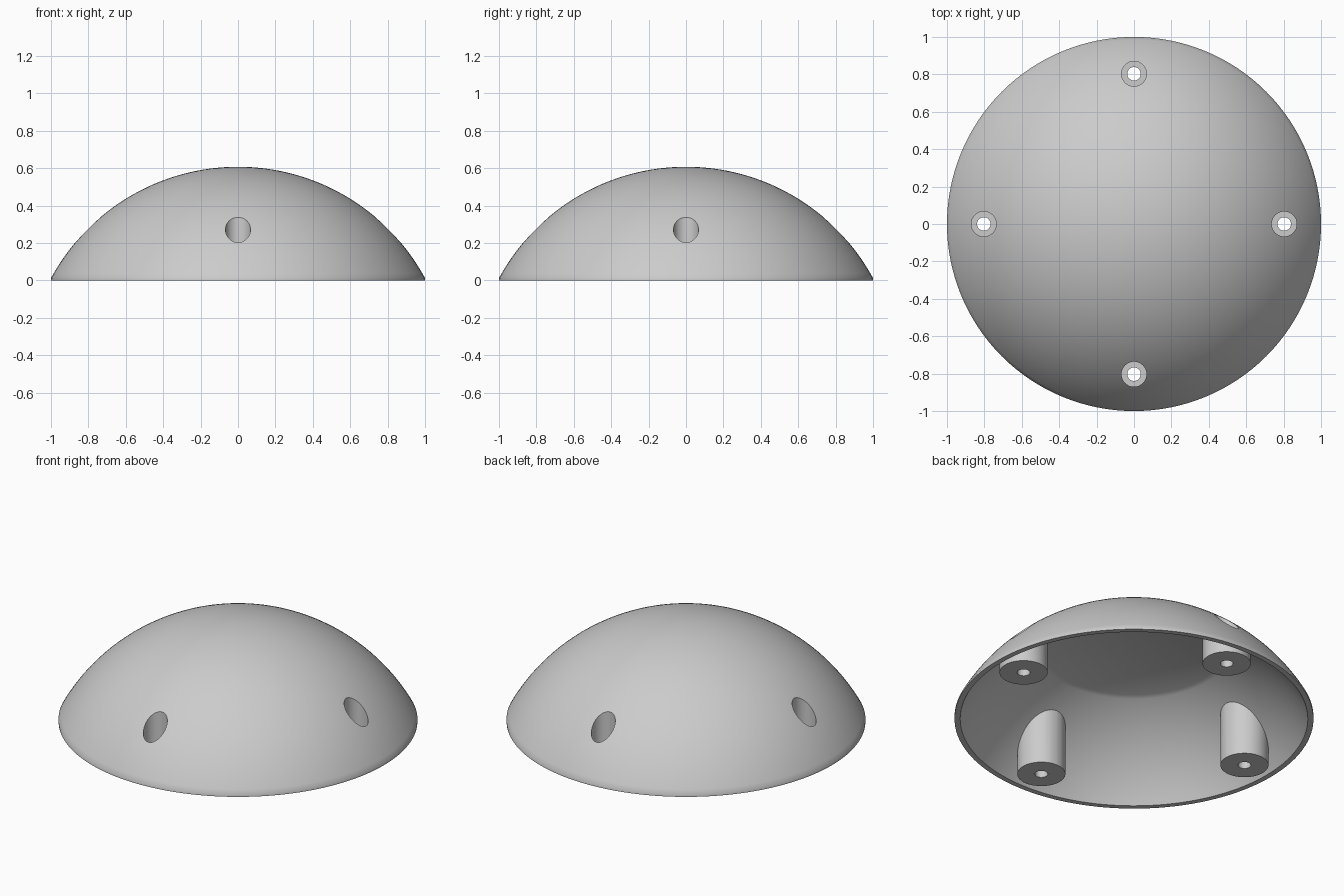
import bpy, bmesh
from math import sin, cos, pi, sqrt, asin

cube = bpy.data.objects.get("Cube")
if cube:
    bpy.data.objects.remove(cube, do_unlink=True)

SIDES = 128
CENTRE_Z = -0.53      # centre of both spheres
LIP = 0.012           # straight band at the rim
BOSS_RING = 0.803     # distance of the screw bosses from the axis

grey = bpy.data.materials.new("light_grey")
grey.use_nodes = True
grey.diffuse_color = (0.6, 0.6, 0.6, 1)
grey.node_tree.nodes["Principled BSDF"].inputs["Base Color"].default_value = (0.6, 0.6, 0.6, 1)


def add_mesh(name, bm):
    bmesh.ops.recalc_face_normals(bm, faces=bm.faces)
    mesh = bpy.data.meshes.new(name)
    bm.to_mesh(mesh)
    bm.free()
    mesh.materials.append(grey)
    obj = bpy.data.objects.new(name, mesh)
    bpy.context.collection.objects.link(obj)
    return obj


def revolve(name, profile):
    """Closed solid from (radius, z) points running from axis to axis."""
    bm = bmesh.new()
    verts = [bm.verts.new((r, 0, z)) for r, z in profile]
    edges = [bm.edges.new(pair) for pair in zip(verts, verts[1:])]
    bmesh.ops.spin(bm, geom=verts + edges, cent=(0, 0, 0), axis=(0, 0, 1),
                   angle=2 * pi, steps=SIDES, use_merge=False)
    bmesh.ops.remove_doubles(bm, verts=bm.verts, dist=1e-5)
    return add_mesh(name, bm)


def posts(name, radius, z0, z1):
    """Four upright cylinders spaced evenly around the axis."""
    bm = bmesh.new()
    for i in range(4):
        new = bmesh.ops.create_cone(bm, cap_ends=True, segments=48, radius1=radius,
                                    radius2=radius, depth=z1 - z0)["verts"]
        a = i * pi / 2
        bmesh.ops.translate(bm, verts=new, vec=(BOSS_RING * cos(a), BOSS_RING * sin(a), (z0 + z1) / 2))
    return add_mesh(name, bm)


def cut(target, cutter):
    mod = target.modifiers.new("cut", 'BOOLEAN')
    mod.operation = 'DIFFERENCE'
    mod.solver = 'EXACT'
    mod.object = cutter
    bpy.context.view_layer.objects.active = target
    bpy.ops.object.modifier_apply(modifier=mod.name)
    bpy.data.objects.remove(cutter, do_unlink=True)


def sphere_arc(radius, z_low, r_top, steps):
    """Points on the sphere from height z_low up to distance r_top from the axis."""
    start = pi / 2 - asin((z_low - CENTRE_Z) / radius)
    end = asin(r_top / radius)
    angles = [start + (end - start) * i / steps for i in range(steps + 1)]
    return [(radius * sin(a), CENTRE_Z + radius * cos(a)) for a in angles]


# Domed cover with a short straight lip
outer = sqrt(1 + (LIP - CENTRE_Z) ** 2)
dome = revolve("domed_cover", [(0, 0), (1, 0)] + sphere_arc(outer, LIP, 0, 40))

# Cavity with a flat ceiling, leaving the bosses standing
inner = 1.104
arc = sphere_arc(inner, 0, 0.51, 24)
cavity = revolve("cavity_cutter", [(0, -0.1), (arc[0][0], -0.1)] + arc + [(0, arc[-1][1])])
cut(cavity, posts("boss_shape", 0.134, -0.3, 0.7))
cut(dome, cavity)

# Screw holes and wider wells for the screw heads
cut(dome, posts("screw_hole_cutter", 0.036, -0.3, 0.9))
cut(dome, posts("head_well_cutter", 0.067, 0.1, 0.9))

bpy.ops.object.select_all(action='DESELECT')
dome.select_set(True)
bpy.context.view_layer.objects.active = dome
bpy.ops.object.shade_smooth_by_angle(angle=pi / 6)
